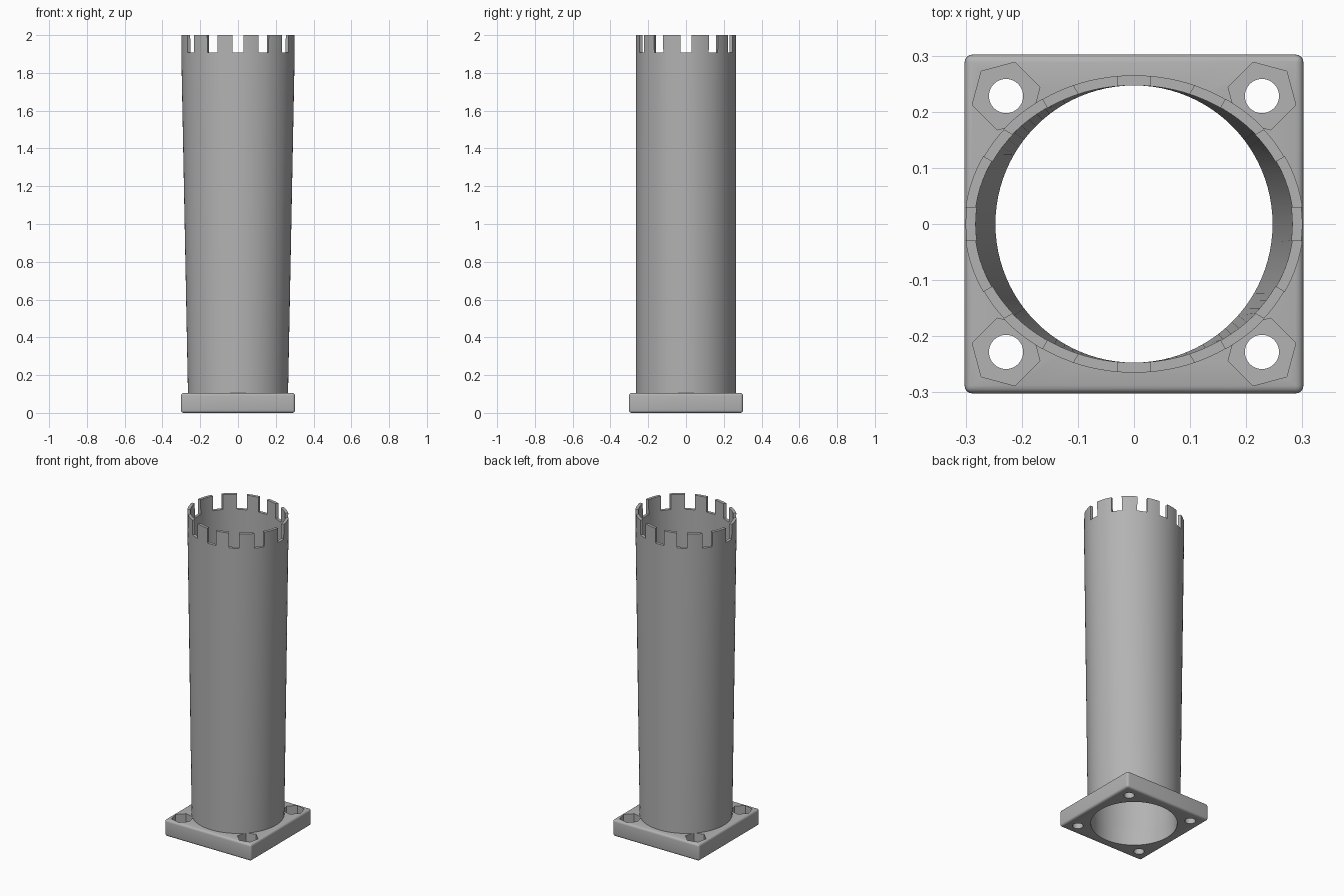
import bpy, bmesh, math
from mathutils import Matrix

if "Cube" in bpy.data.objects:
    bpy.data.objects.remove(bpy.data.objects["Cube"])

grey = bpy.data.materials.new("grey")
grey.diffuse_color = (0.45, 0.45, 0.45, 1)
grey.use_nodes = True
grey.node_tree.nodes["Principled BSDF"].inputs["Base Color"].default_value = grey.diffuse_color

BASE_H, TOP, SLOT_Z = 0.105, 2.0, 1.907


def add_object(name, bm, material=None):
    bmesh.ops.recalc_face_normals(bm, faces=bm.faces)
    mesh = bpy.data.meshes.new(name)
    bm.to_mesh(mesh)
    bm.free()
    obj = bpy.data.objects.new(name, mesh)
    bpy.context.collection.objects.link(obj)
    if material:
        mesh.materials.append(material)
    else:
        obj.hide_render = True
    return obj


def prism(bm, x, y, z0, z1, radius, sides, turn=0.0):
    matrix = Matrix.Translation((x, y, (z0 + z1) / 2)) @ Matrix.Rotation(turn, 4, 'Z')
    bmesh.ops.create_cone(bm, cap_ends=True, segments=sides, radius1=radius,
                          radius2=radius, depth=z1 - z0, matrix=matrix)


def apply(obj):
    bpy.ops.object.select_all(action='DESELECT')
    obj.select_set(True)
    bpy.context.view_layer.objects.active = obj
    for mod in list(obj.modifiers):
        bpy.ops.object.modifier_apply(modifier=mod.name)


def cut(obj, cutter):
    mod = obj.modifiers.new("cut", 'BOOLEAN')
    mod.operation, mod.solver, mod.object = 'DIFFERENCE', 'EXACT', cutter
    apply(obj)
    bpy.data.objects.remove(cutter)


def smooth(obj):
    apply(obj)
    bpy.ops.object.shade_smooth_by_angle(angle=math.radians(30))


# Square base plate with rounded edges
bm = bmesh.new()
bmesh.ops.create_cube(bm, size=1, matrix=Matrix.Translation((0, 0, BASE_H / 2))
                      @ Matrix.Diagonal((0.604, 0.604, BASE_H, 1)))
bmesh.ops.bevel(bm, geom=bm.edges[:], offset=0.014, segments=4, profile=0.5, affect='EDGES')
base = add_object("base_plate", bm, grey)

# Central bore, then bolt holes, then hexagonal nut pockets in the four corners
bm = bmesh.new()
prism(bm, 0, 0, -0.1, 0.3, 0.247, 96)
corners = [(sx, sy) for sx in (-1, 1) for sy in (-1, 1)]
for sx, sy in corners:
    prism(bm, sx * 0.228, sy * 0.228, -0.1, 0.3, 0.0305, 32)
cut(base, add_object("hole_cutter", bm))
bm = bmesh.new()
for sx, sy in corners:
    turn = math.atan2(sy, sx) + math.radians(30)
    prism(bm, sx * 0.228, sy * 0.228, 0.05, 0.3, 0.0625, 6, turn)
cut(base, add_object("pocket_cutter", bm))
smooth(base)

# Tube: round at the plate, widening to an oval at the top
bm = bmesh.new()
N = 96
rings = []
for rx, ry, z in ((0.265, 0.265, BASE_H), (0.302, 0.265, TOP),
                  (0.284, 0.247, TOP), (0.247, 0.247, BASE_H)):
    rings.append([bm.verts.new((rx * math.cos(2 * math.pi * i / N),
                                ry * math.sin(2 * math.pi * i / N), z)) for i in range(N)])
for k in range(4):
    a, b = rings[k], rings[(k + 1) % 4]
    for i in range(N):
        j = (i + 1) % N
        bm.faces.new((a[i], a[j], b[j], b[i]))
tube = add_object("tube", bm, grey)

# Twelve radial slots around the rim
bm = bmesh.new()
for k in range(12):
    bmesh.ops.create_cube(bm, size=1, matrix=Matrix.Rotation(math.radians(30 * k), 4, 'Z')
                          @ Matrix.Translation((0.28, 0, SLOT_Z + 0.1))
                          @ Matrix.Diagonal((0.16, 0.059, 0.2, 1)))
cut(tube, add_object("slot_cutter", bm))
smooth(tube)
